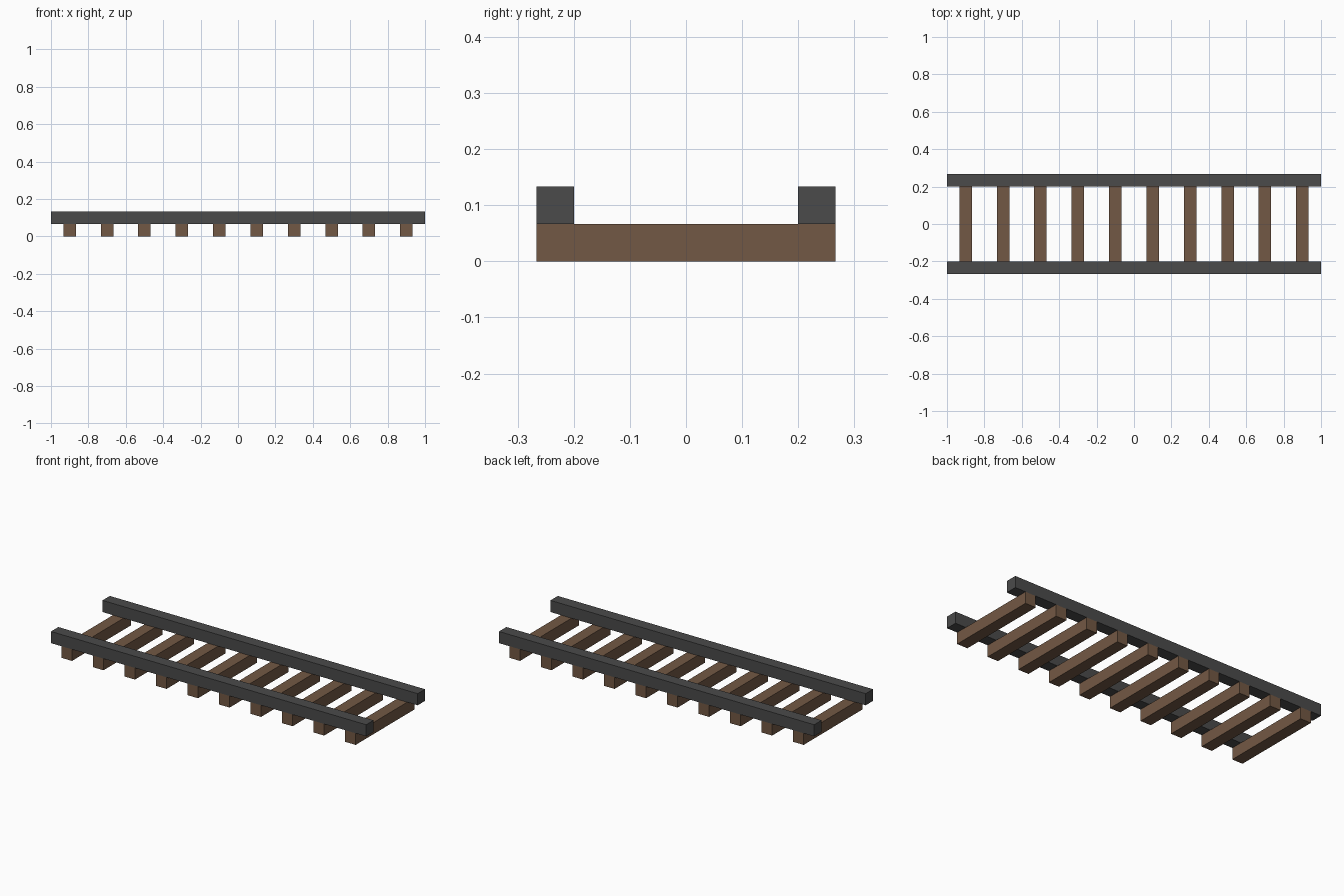
import bpy

if "Cube" in bpy.data.objects:
    bpy.data.objects.remove(bpy.data.objects["Cube"])

UNIT = 1 / 15  # thickness of sleepers and rails


def material(name, rgb):
    mat = bpy.data.materials.new(name)
    mat.diffuse_color = (*rgb, 1)
    mat.use_nodes = True
    mat.node_tree.nodes["Principled BSDF"].inputs["Base Color"].default_value = mat.diffuse_color
    return mat


def box(name, centre, size, mat):
    bpy.ops.mesh.primitive_cube_add(size=1, location=centre)
    obj = bpy.context.object
    obj.name = name
    obj.scale = size
    bpy.ops.object.transform_apply(location=False, rotation=False, scale=True)
    obj.data.materials.append(mat)
    return obj


wood = material("brown wood", (0.171, 0.098, 0.058))
steel = material("dark grey steel", (0.069, 0.069, 0.069))

# Ten evenly spaced wooden sleepers
for i in range(10):
    box(f"sleeper_{i + 1}", (-0.9 + 0.2 * i, 0, UNIT / 2), (UNIT, 8 * UNIT, UNIT), wood)

# Two rails resting on the sleeper ends
for side, name in ((-1, "front_rail"), (1, "back_rail")):
    box(name, (0, side * 3.5 * UNIT, 1.5 * UNIT), (2, UNIT, UNIT), steel)
